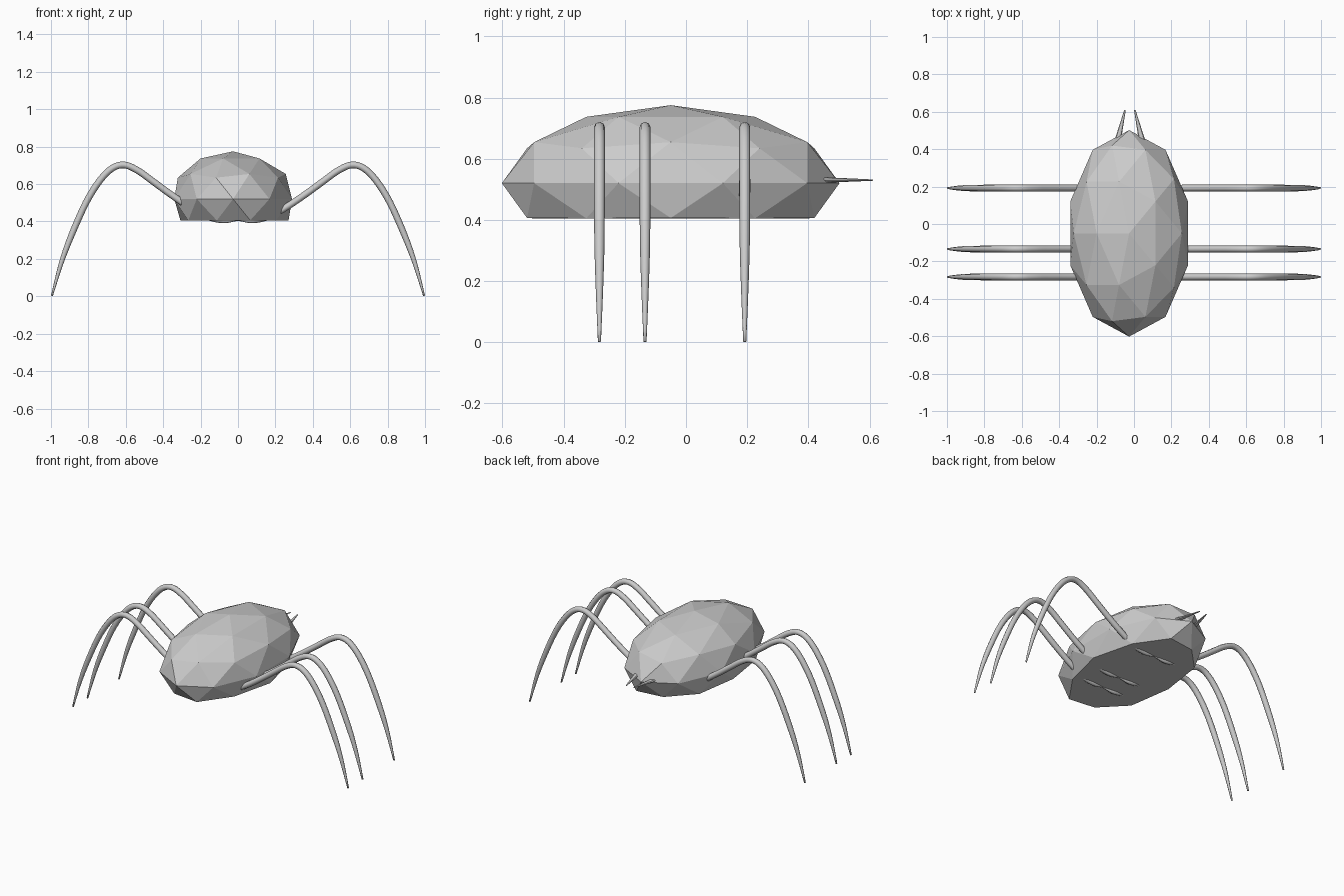
import bpy, bmesh, math
from mathutils import Vector, Matrix

if "Cube" in bpy.data.objects:
    bpy.data.objects.remove(bpy.data.objects["Cube"])

grey = bpy.data.materials.new("plain grey")
grey.diffuse_color = (0.6, 0.6, 0.6, 1)
grey.use_nodes = True
grey.node_tree.nodes["Principled BSDF"].inputs["Base Color"].default_value = grey.diffuse_color


def finish(bm, name, smooth):
    bmesh.ops.recalc_face_normals(bm, faces=bm.faces[:])
    for f in bm.faces:
        f.smooth = smooth
    me = bpy.data.meshes.new(name)
    bm.to_mesh(me)
    bm.free()
    me.materials.append(grey)
    ob = bpy.data.objects.new(name, me)
    bpy.context.collection.objects.link(ob)
    return ob


# Body: stretched low-poly sphere with a flat belly
bm = bmesh.new()
bmesh.ops.create_icosphere(bm, subdivisions=2, radius=1)
place = (Matrix.Translation((-0.026, -0.05, 0.52))
         @ Matrix.Diagonal((0.331, 0.552, 0.255, 1))
         @ Matrix.Rotation(math.pi, 4, 'Z'))
bmesh.ops.transform(bm, matrix=place, verts=bm.verts)
for v in bm.verts:
    v.co.z = max(v.co.z, 0.405)
finish(bm, "body", False)

# Leg path from the belly centre over the arch to the foot: x, z, radius
PATH = [(0.0, 0.408, 0.004), (0.08, 0.404, 0.013), (0.17, 0.427, 0.016),
        (0.267, 0.482, 0.018), (0.374, 0.555, 0.018), (0.465, 0.622, 0.018),
        (0.535, 0.672, 0.018), (0.605, 0.702, 0.018), (0.67, 0.686, 0.018),
        (0.738, 0.62, 0.018), (0.813, 0.5, 0.0178), (0.893, 0.32, 0.0165),
        (0.947, 0.172, 0.012), (0.995, 0.002, 0.005)]


def smooth_path(pts, steps=4):
    p = [Vector(q) for q in pts]
    p = [2 * p[0] - p[1]] + p + [2 * p[-1] - p[-2]]
    out = []
    for a, b, c, d in zip(p, p[1:], p[2:], p[3:]):
        for k in range(steps):
            t = k / steps
            out.append(0.5 * (2 * b + (c - a) * t + (2 * a - 5 * b + 4 * c - d) * t**2
                              + (3 * b - a - 3 * c + d) * t**3))
    return out + [p[-2]]


def leg(name, side, y, sides=8):
    bm = bmesh.new()
    pts = smooth_path(PATH)
    rings = []
    for i, p in enumerate(pts):
        d = pts[min(i + 1, len(pts) - 1)] - pts[max(i - 1, 0)]
        n = Vector((-d.y, d.x)).normalized()
        ring = []
        for k in range(sides):
            a = math.tau * k / sides
            u, w = p.z * math.cos(a), p.z * math.sin(a)
            ring.append(bm.verts.new((side * (p.x + n.x * u), y + w,
                                      max(0, p.y + n.y * u))))
        rings.append(ring)
    for r, s in zip(rings, rings[1:]):
        for k in range(sides):
            j = (k + 1) % sides
            bm.faces.new((r[k], r[j], s[j], s[k]))
    bm.faces.new(rings[0])
    bm.faces.new(rings[-1])
    finish(bm, name, True)


for label, y in (("front", -0.283), ("middle", -0.134), ("rear", 0.192)):
    leg(label + "_leg_right", 1, y)
    leg(label + "_leg_left", -1, y)

# Two thin flattened spikes on the +y end
for label, s in (("right", 1), ("left", -1)):
    base = Vector((-0.022 + s * 0.071, 0.42, 0.531))
    tip = Vector((-0.022 + s * 0.026, 0.61, 0.53))
    d = tip - base
    bm = bmesh.new()
    bmesh.ops.create_cone(bm, cap_ends=True, segments=8, radius1=0.019,
                          radius2=0.004, depth=d.length)
    m = (Matrix.Translation((base + tip) / 2)
         @ Vector(d).to_track_quat('Z', 'Y').to_matrix().to_4x4())
    bmesh.ops.transform(bm, matrix=m, verts=bm.verts)
    for v in bm.verts:
        v.co.z = 0.53 + (v.co.z - 0.53) * 0.55
    finish(bm, "spike_" + label, False)
